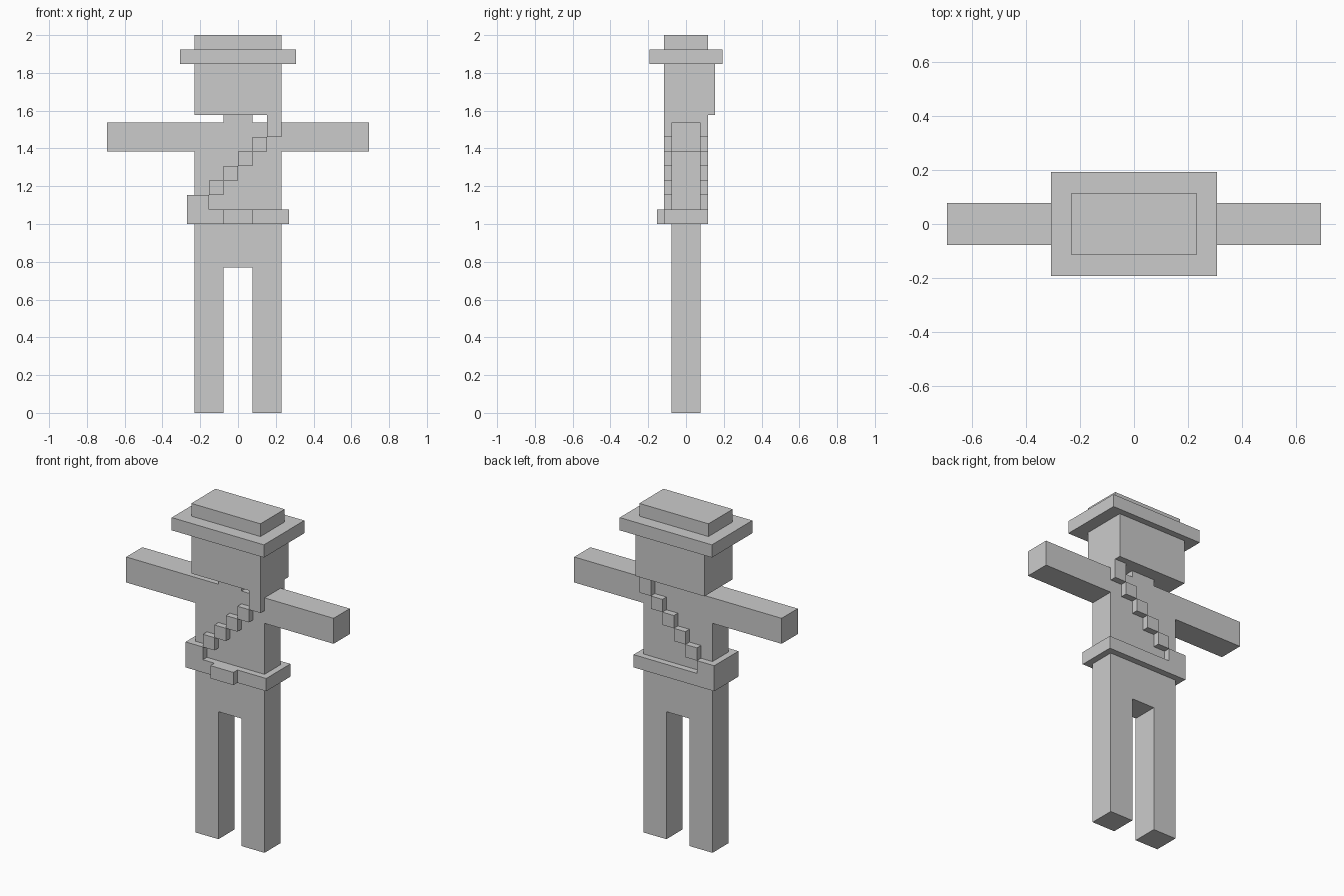
import bpy
import bmesh

if "Cube" in bpy.data.objects:
    bpy.data.objects.remove(bpy.data.objects["Cube"])

U = 2 / 26  # one block of the grid

grey = bpy.data.materials.new("plain grey")
grey.diffuse_color = (0.6, 0.6, 0.6, 1)
grey.use_nodes = True
grey.node_tree.nodes["Principled BSDF"].inputs["Base Color"].default_value = grey.diffuse_color


def blocks(name, *boxes):
    """One object from boxes given as (x0, x1, y0, y1, z0, z1) in grid blocks."""
    bm = bmesh.new()
    for x0, x1, y0, y1, z0, z1 in boxes:
        for v in bmesh.ops.create_cube(bm, size=1)["verts"]:
            v.co = ((x0 if v.co.x < 0 else x1) * U,
                    (y0 if v.co.y < 0 else y1) * U,
                    (z0 if v.co.z < 0 else z1) * U)
    mesh = bpy.data.meshes.new(name)
    bm.to_mesh(mesh)
    bm.free()
    mesh.materials.append(grey)
    obj = bpy.data.objects.new(name, mesh)
    bpy.context.collection.objects.link(obj)
    return obj


# Legs and arms, one per side
for side, s in (("left", -1), ("right", 1)):
    a, b = sorted((s * 1, s * 3))
    blocks(side + "_leg", (a, b, -1, 1, 0, 10))
    a, b = sorted((s * 3, s * 9))
    blocks(side + "_arm", (a, b, -1, 1, 18, 20))

# Body
blocks("hips", (-3, 3, -1, 1, 10, 13))
blocks("torso", (-3, 3, -1, 1, 13, 20))
blocks("neck", (-1, 1, -1, 1, 20, 20.5))
blocks("head", (-3, 3, -1.5, 2, 20.5, 24))

# Hat
blocks("hat_brim", (-4, 4, -2.5, 2.5, 24, 25))
blocks("hat_crown", (-3, 3, -1.5, 1.5, 25, 26))

# Belt with buckle
blocks("belt", (-3.5, 3.5, -1.5, 1.5, 13, 14))
blocks("buckle", (-1, 1, -2, -1.5, 13, 14))

# Stepped sash across front and back, wrapping the hip and the shoulder
steps = []
for y0, y1 in ((-1.5, -1), (1, 1.5)):
    steps += [(i - 2, i - 1, y0, y1, 15 + i, 16 + i) for i in range(5)]
blocks("sash", *steps)
blocks("sash_hip", (-3.5, -2, -1.5, 1.5, 14, 15))
blocks("sash_shoulder", (2, 3, -1.5, 1.5, 20, 20.5))
